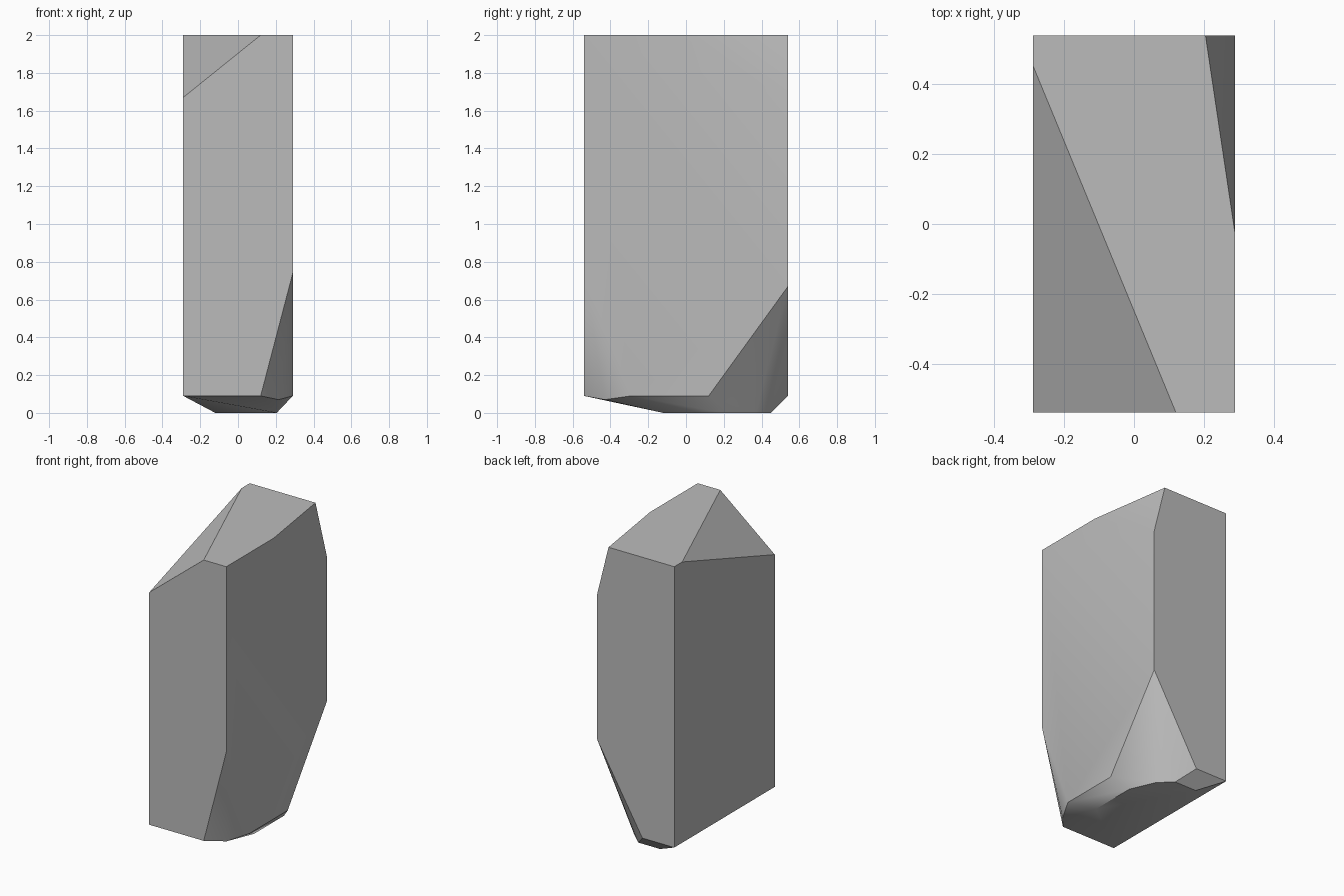
import bpy, bmesh, math

if "Cube" in bpy.data.objects:
    bpy.data.objects.remove(bpy.data.objects["Cube"], do_unlink=True)

HX, HY, TOP, RIM = 0.29, 0.54, 2.0, 0.09   # half width, half depth, height, base rim


def corner_cut(sx, sy, z_end, x_cut, y_cut, z_corner):
    """Three points of a facet that slices off one corner of the block."""
    return [(x_cut, sy * HY, z_end), (sx * HX, y_cut, z_end), (sx * HX, sy * HY, z_corner)]


# Stone block with sliced corners, two above and two below
points = []
points += corner_cut(-1, -1, TOP, 0.12, 0.455, 1.67)
points += corner_cut(1, 1, TOP, 0.205, -0.03, 1.66)
points += corner_cut(1, -1, RIM, 0.12, -0.29, 0.74)
points += corner_cut(1, 1, RIM, -0.05, 0.12, 0.67)

# Whole corners
points += [(HX, -HY, TOP), (-HX, HY, TOP), (-HX, -HY, RIM), (-HX, HY, RIM)]

# Worn underside: small resting face and a bulge under the front corner
resting_face = [(-0.12, 0.45), (0.045, 0.45), (0.13, 0.37), (0.205, 0.2), (0.205, -0.12)]
points += [(x, y, 0) for x, y in resting_face]
points.append((0.215, -0.43, 0.07))

bm = bmesh.new()
for p in points:
    bm.verts.new(p)
bmesh.ops.convex_hull(bm, input=bm.verts)
bmesh.ops.dissolve_limit(bm, angle_limit=math.radians(1), verts=bm.verts, edges=bm.edges)
bmesh.ops.recalc_face_normals(bm, faces=bm.faces)
mesh = bpy.data.meshes.new("standing_stone")
bm.to_mesh(mesh)
bm.free()
stone = bpy.data.objects.new("standing_stone", mesh)
bpy.context.collection.objects.link(stone)

# Plain grey stone
grey = bpy.data.materials.new("stone_grey")
grey.use_nodes = True
colour = (0.5, 0.5, 0.5, 1)
grey.diffuse_color = colour
grey.node_tree.nodes["Principled BSDF"].inputs["Base Color"].default_value = colour
mesh.materials.append(grey)

# Soft shading across shallow angles, crisp facets elsewhere
bpy.ops.object.select_all(action="DESELECT")
stone.select_set(True)
bpy.context.view_layer.objects.active = stone
bpy.ops.object.shade_smooth_by_angle(angle=math.radians(30))
